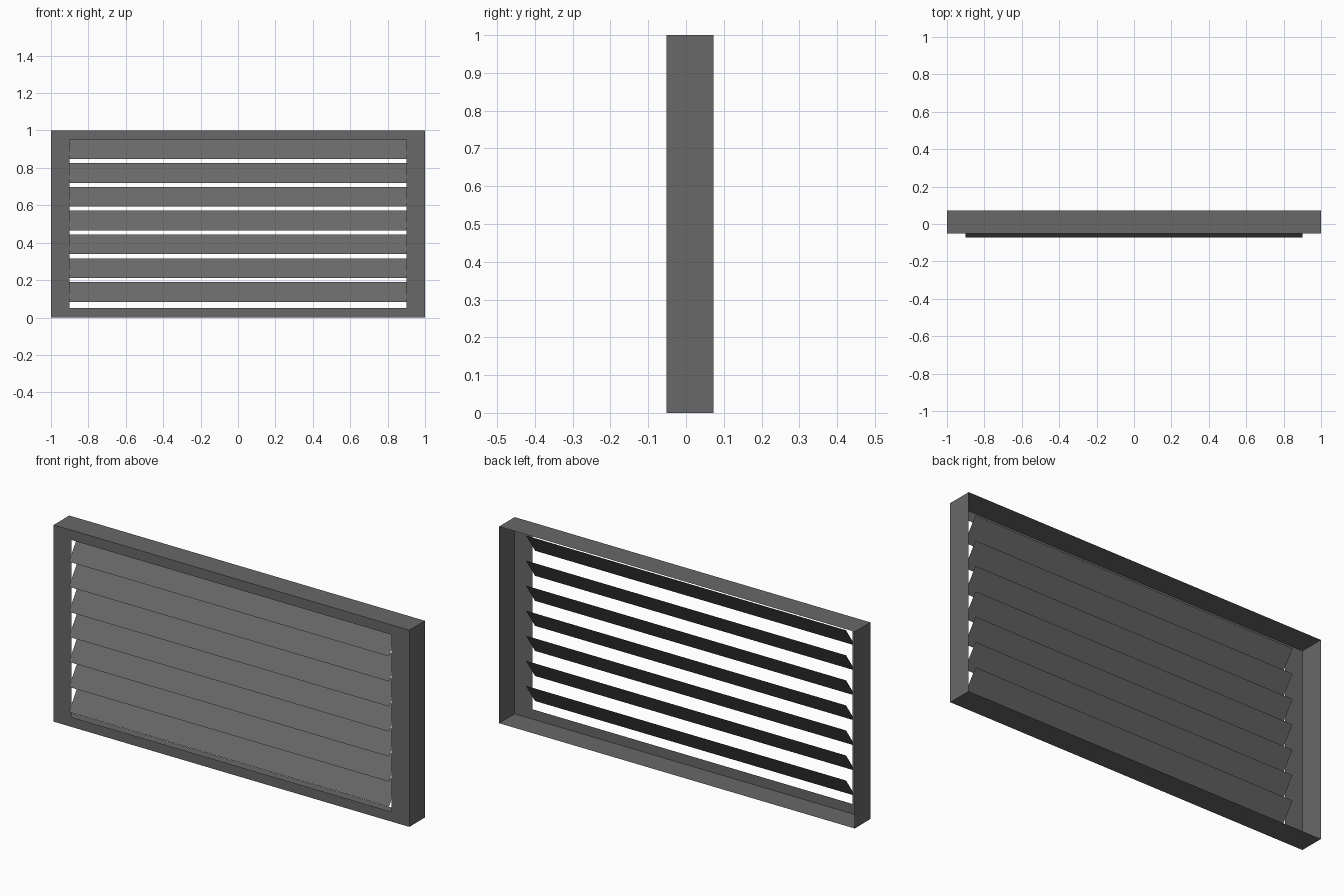
import bpy

if "Cube" in bpy.data.objects:
    bpy.data.objects.remove(bpy.data.objects["Cube"])

# Single dark grey paint
grey = bpy.data.materials.new("dark grey metal")
grey.diffuse_color = (0.14, 0.14, 0.14, 1.0)
grey.use_nodes = True
grey.node_tree.nodes["Principled BSDF"].inputs["Base Color"].default_value = grey.diffuse_color


def add_mesh(name, verts, faces):
    mesh = bpy.data.meshes.new(name)
    mesh.from_pydata(verts, [], faces)
    mesh.materials.append(grey)
    obj = bpy.data.objects.new(name, mesh)
    bpy.context.collection.objects.link(obj)
    return obj


def rect(half_width, z0, z1, y):
    return [(-half_width, y, z0), (half_width, y, z0),
            (half_width, y, z1), (-half_width, y, z1)]


FRONT, BACK = -0.052, 0.073

# Frame: flat front ring with outer walls, open at the back
loops = rect(0.9, 0.05, 0.95, FRONT) + rect(1, 0, 1, FRONT) + rect(1, 0, 1, BACK)
faces = []
for ring in (0, 4):
    for i in range(4):
        j = (i + 1) % 4
        faces.append((ring + 4 + i, ring + 4 + j, ring + j, ring + i))
add_mesh("vent_frame", loops, faces)

# Louvres: thin tilted sheets, lower edge pushed out of the front
for k in range(7):
    z = 0.084 + 0.1273 * k
    low, high = (-0.073, z), (0.0, z + 0.105)
    verts = [(-0.9, *low), (0.9, *low), (0.9, *high), (-0.9, *high)]
    add_mesh(f"louvre_slat_{k + 1}", verts, [(0, 1, 2, 3)])
